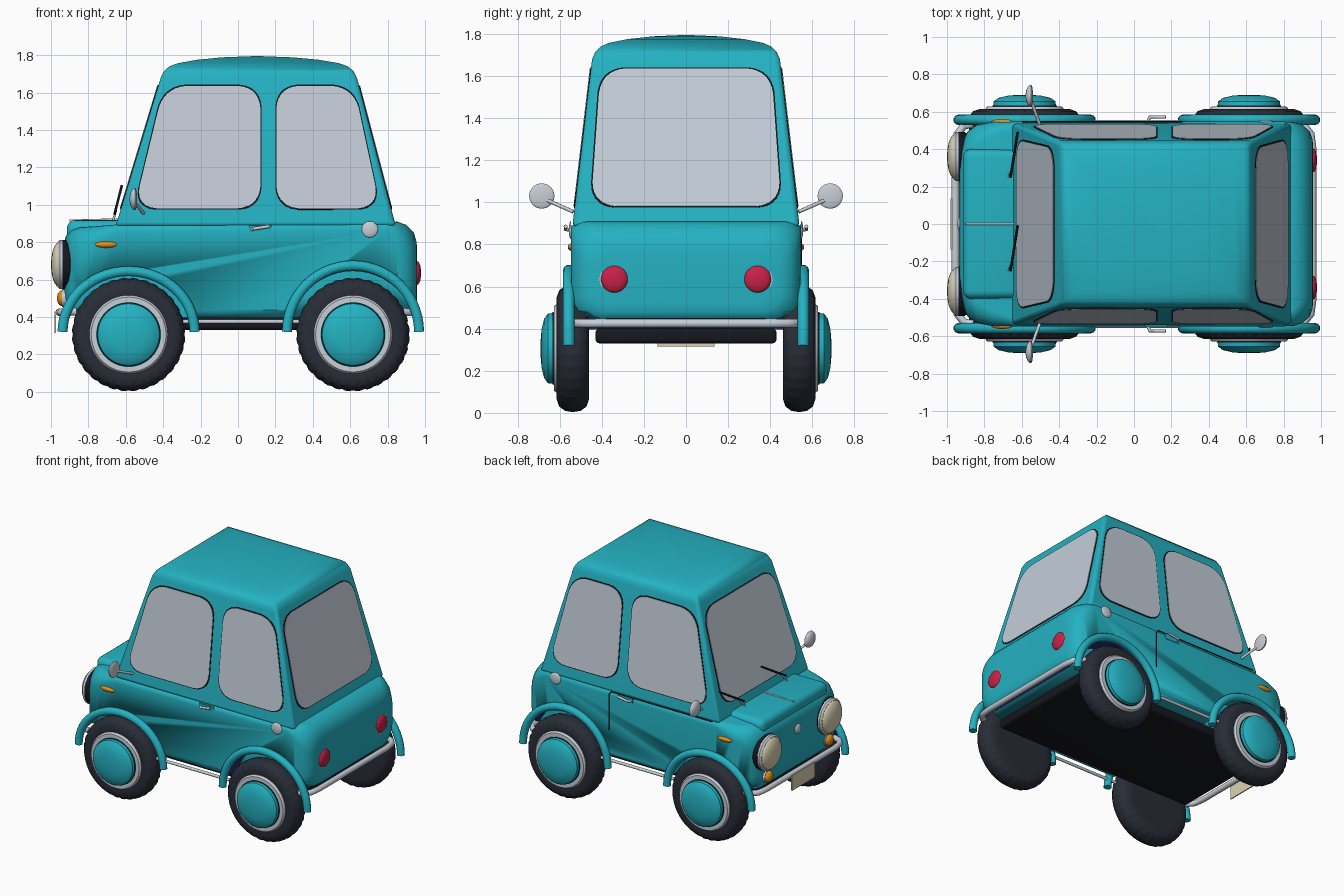
import bpy, bmesh, math
from mathutils import Vector

if "Cube" in bpy.data.objects:
    bpy.data.objects.remove(bpy.data.objects["Cube"])


def material(name, *rgb):
    m = bpy.data.materials.new(name)
    m.diffuse_color = (*rgb, 1)
    m.use_nodes = True
    m.node_tree.nodes["Principled BSDF"].inputs["Base Color"].default_value = m.diffuse_color
    return m


TEAL = material("teal_paint", 0.018, 0.445, 0.54)
GLASS = material("grey_glass", 0.55, 0.61, 0.69)
RUBBER = material("dark_rubber", 0.021, 0.026, 0.038)
BLACK = material("black", 0.008, 0.009, 0.014)
CHROME = material("chrome", 0.58, 0.62, 0.68)
RED = material("red_lens", 0.58, 0.015, 0.065)
ORANGE = material("orange_lens", 0.75, 0.27, 0.01)
CREAM = material("cream_lens", 0.72, 0.65, 0.45)
BLUE = material("dark_blue", 0.02, 0.03, 0.2)


def finish(name, bm, mat, angle=35):
    bmesh.ops.recalc_face_normals(bm, faces=bm.faces)
    me = bpy.data.meshes.new(name)
    bm.to_mesh(me)
    bm.free()
    me.materials.append(mat)
    ob = bpy.data.objects.new(name, me)
    bpy.context.collection.objects.link(ob)
    activate(ob)
    bpy.ops.object.shade_smooth_by_angle(angle=math.radians(angle))
    return ob


def activate(ob):
    bpy.ops.object.select_all(action='DESELECT')
    ob.select_set(True)
    bpy.context.view_layer.objects.active = ob


def loft(name, rings, mat, angle=35):
    """Skin closed rings of equal length and cap both ends."""
    bm = bmesh.new()
    loops = [[bm.verts.new(p) for p in ring] for ring in rings]
    n = len(loops[0])
    for a, b in zip(loops, loops[1:]):
        for i in range(n):
            j = (i + 1) % n
            bm.faces.new((a[i], a[j], b[j], b[i]))
    bm.faces.new(loops[0])
    bm.faces.new(loops[-1])
    return finish(name, bm, mat, angle)


def lathe(name, profile, mat, loc, axis, segs=48, tread=0):
    """Spin (radius, height) points around an axis; tread notches the outer edge."""
    q = Vector((0, 0, 1)).rotation_difference(Vector(axis))
    rings = []
    for r, h in profile:
        ring = []
        for i in range(segs):
            a = math.tau * i / segs
            rr = r - tread if r > 0.275 and i % 3 == 0 else r
            ring.append(q @ Vector((rr * math.cos(a), rr * math.sin(a), h)) + Vector(loc))
        rings.append(ring)
    return loft(name, rings, mat)


def dome(name, r, h, mat, loc, axis):
    pts = [(r, 0)] + [(r * math.cos(t), h * math.sin(t)) for t in (0.3, 0.6, 0.9, 1.2, 1.5)]
    return lathe(name, pts, mat, loc, axis, 32)


def tube(name, pts, radius, mat):
    cu = bpy.data.curves.new(name, 'CURVE')
    cu.dimensions = '3D'
    cu.bevel_depth, cu.bevel_resolution, cu.use_fill_caps = radius, 3, True
    sp = cu.splines.new('POLY')
    sp.points.add(len(pts) - 1)
    for p, co in zip(sp.points, pts):
        p.co = (*co, 1)
    cu.materials.append(mat)
    ob = bpy.data.objects.new(name, cu)
    bpy.context.collection.objects.link(ob)
    activate(ob)
    bpy.ops.object.convert(target='MESH')
    bpy.ops.object.shade_smooth_by_angle(angle=math.radians(40))


def box(name, lo, hi, mat, bevel=0):
    bm = bmesh.new()
    bmesh.ops.create_cube(bm, size=1)
    for v in bm.verts:
        v.co = [(a + b) / 2 + c * (b - a) for a, b, c in zip(lo, hi, v.co)]
    if bevel:
        bmesh.ops.bevel(bm, geom=bm.edges[:], offset=bevel, segments=4, profile=0.5, affect='EDGES')
    return finish(name, bm, mat)


def plate(name, quad, radius, lift, mat, grow=0.0):
    """Thin rounded panel over four planar corners, lifted away from the car centre."""
    c = [Vector(p) for p in quad]
    mid = sum(c, Vector()) / 4
    c = [p + (p - mid).normalized() * grow for p in c]
    n = (c[1] - c[0]).cross(c[3] - c[0]).normalized()
    if n.dot(mid - Vector((0.1, 0, 1.2))) < 0:
        n = -n
    ring = []
    for i, p in enumerate(c):
        a = p + (c[i - 1] - p).normalized() * radius
        b = p + (c[(i + 1) % 4] - p).normalized() * radius
        for k in range(8):
            t = k / 7
            m = p * 0.85 + (a + b) * 0.075
            ring.append(a * (1 - t) ** 2 + m * 2 * t * (1 - t) + b * t * t)
    loft(name, [[p - n * 0.003 for p in ring], [p + n * lift for p in ring]], mat)


def section(x, w, z0, z1, r):
    """Rounded rectangle across the car."""
    ring = []
    for k, (sy, sz) in enumerate(((1, 1), (-1, 1), (-1, -1), (1, -1))):
        cy, cz = sy * (w - r), (z1 - r if sz > 0 else z0 + r)
        for i in range(7):
            a = math.pi / 2 * (k + i / 6)
            ring.append((x, cy + r * math.cos(a), cz + r * math.sin(a)))
    return ring


# Lower body, with wheel wells cut out
body = loft("body", [section(*s) for s in (
    (-0.932, 0.36, 0.48, 0.79, 0.10), (-0.92, 0.43, 0.44, 0.835, 0.12), (-0.89, 0.495, 0.41, 0.865, 0.12),
    (-0.84, 0.53, 0.40, 0.88, 0.11), (-0.76, 0.545, 0.395, 0.885, 0.08), (-0.64, 0.547, 0.395, 0.895, 0.04),
    (0.80, 0.547, 0.395, 0.905, 0.04), (0.85, 0.545, 0.41, 0.91, 0.09), (0.90, 0.53, 0.43, 0.892, 0.12),
    (0.94, 0.495, 0.45, 0.85, 0.12), (0.955, 0.45, 0.48, 0.80, 0.10), (0.958, 0.40, 0.52, 0.75, 0.08))], TEAL, 45)
WHEELS = (("front", -0.585), ("rear", 0.615))
for end, x in WHEELS:
    for s in (-1, 1):
        cutter = lathe("well_cutter", [(0.335, 0), (0.335, 0.4)], TEAL, (x, s * 0.42, 0.31), (0, s, 0))
        mod = body.modifiers.new("well", 'BOOLEAN')
        mod.operation, mod.object, mod.solver = 'DIFFERENCE', cutter, 'EXACT'
        activate(body)
        bpy.ops.object.modifier_apply(modifier=mod.name)
        bpy.data.objects.remove(cutter)
body.data.materials.append(BLUE)
for f in body.data.polygons:
    c = f.center
    if abs(math.hypot(c.x - 0.615, c.z - 0.31) - 0.334) < 0.004 and abs(f.normal.y) < 0.1:
        f.material_index = 1
box("floor", (-0.82, -0.43, 0.33), (0.84, 0.43, 0.40), BLACK, 0.02)
box("hood", (-0.915, -0.40, 0.80), (-0.60, 0.40, 0.918), TEAL, 0.045)
tube("hood_strip", [(-0.90, 0, 0.915), (-0.63, 0, 0.922)], 0.006, CHROME)


# Cabin and shallow domed roof
def side_y(z): return 0.538 - (z - 0.9) * 0.118
def front_x(z): return -0.65 + (z - 0.9) * 0.304
def rear_x(z): return 0.84 - (z - 0.9) * 0.262


def cabin_ring(z, f=None):
    zz = z if f is None else 1.68
    y, a, b = side_y(zz), front_x(zz), rear_x(zz)
    if f is not None:
        y, a, b = y * f, 0.1 + (a - 0.1) * f, 0.1 + (b - 0.1) * f
    return [(a, -y, z), (b, -y, z), (b, y, z), (a, y, z)]


cabin = loft("cabin", [cabin_ring(0.885), cabin_ring(1.68)] + [cabin_ring(z, f) for z, f in (
    (1.715, 0.965), (1.74, 0.91), (1.757, 0.82), (1.775, 0.62), (1.788, 0.36), (1.795, 0.01))], TEAL, 40)
bev = cabin.modifiers.new("soft_corners", 'BEVEL')
bev.width, bev.segments, bev.angle_limit = 0.02, 3, math.radians(60)


# Windows with thin dark seals
def window(name, quad, radius):
    plate(name + "_seal", quad, radius, 0.003, BLACK, 0.009)
    plate(name, quad, radius, 0.006, GLASS)


LO, HI = 0.98, 1.635
for s, tag in ((-1, "left"), (1, "right")):
    for name, xs in (("front_side_window", (-0.555, 0.12, 0.12, -0.395)), ("rear_side_window", (0.205, 0.76, 0.62, 0.205))):
        window(f"{tag}_{name}", [(x, s * side_y(z), z) for x, z in zip(xs, (LO, LO, HI, HI))], 0.12)
for name, fx in (("windshield", front_x), ("rear_window", rear_x)):
    window(name, [(fx(z), y, z) for y, z in ((-0.452, LO), (0.452, LO), (0.405, HI), (-0.405, HI))], 0.12)

# Wheels, fenders and parts repeated on both sides
TYRE = [(0.20, 0.0), (0.24, 0.0), (0.275, 0.012), (0.297, 0.04), (0.303, 0.078),
        (0.297, 0.115), (0.275, 0.143), (0.24, 0.155), (0.205, 0.150), (0.20, 0.13)]
HUB = [(0.187, 0), (0.187, 0.155), (0.168, 0.165), (0.165, 0.19), (0.14, 0.208), (0.09, 0.22), (0.03, 0.225), (0.002, 0.225)]
for s, tag in ((-1, "left"), (1, "right")):
    out = (0, s, 0)
    for end, x in WHEELS:
        at = (x, s * 0.46, 0.306)
        lathe(f"{tag}_{end}_tyre", TYRE, RUBBER, at, out, 96, 0.005)
        lathe(f"{tag}_{end}_rim", [(0.205, 0.01), (0.21, 0.155), (0.20, 0.168), (0.185, 0.168)], CHROME, at, out)
        lathe(f"{tag}_{end}_hubcap", [(r, h + 0.006 if h else 0.004) for r, h in HUB], TEAL, at, out)
        lathe(f"{tag}_{end}_cap_groove", [(0.172, 0.165), (0.172, 0.174)], BLACK, at, out)
        rz = 0.325 if end == "front" else 0.355
        arc = [(x + 0.353 * math.cos(math.pi * i / 28), s * 0.557, 0.32 + rz * math.sin(math.pi * i / 28)) for i in range(29)]
        tube(f"{tag}_{end}_fender", arc, 0.028, TEAL)
    tube(f"{tag}_sill_rod", [(-0.30, s * 0.545, 0.375), (0.33, s * 0.545, 0.375)], 0.011, CHROME)
    # Mirror on its stalk
    tube(f"{tag}_mirror_stalk", [(-0.505, s * 0.535, 0.955), (-0.55, s * 0.66, 1.01)], 0.009, CHROME)
    dome(f"{tag}_mirror_shell", 0.06, 0.03, CHROME, (-0.55, s * 0.685, 1.03), (-1, 0, 0))
    dome(f"{tag}_mirror_face", 0.06, 0.01, CHROME, (-0.55, s * 0.685, 1.03), (1, 0, 0))
    # Handle, filler cap and side marker
    box(f"{tag}_handle_recess", (0.06, min(s * 0.54, s * 0.551), 0.853), (0.18, max(s * 0.54, s * 0.551), 0.89), TEAL)
    tube(f"{tag}_door_handle", [(0.075, s * 0.55, 0.868), (0.085, s * 0.572, 0.872), (0.17, s * 0.572, 0.885)], 0.009, CHROME)
    dome(f"{tag}_filler_cap", 0.044, 0.012, CHROME, (0.705, s * 0.545, 0.868), out)
    marker = dome(f"{tag}_side_marker", 0.06, 0.018, ORANGE, (0, 0, 0), out)
    marker.scale, marker.location = (1, 1, 0.3), (-0.705, s * 0.543, 0.787)
    # Headlight, indicator and tail light
    y = s * 0.36
    lathe(f"{tag}_headlight_ring", [(0.12, -0.02), (0.132, 0), (0.132, 0.03), (0.12, 0.035)], BLACK, (-0.907, y, 0.68), (-1, 0, 0))
    lathe(f"{tag}_headlight_rim", [(0.131, 0), (0.131, 0.015), (0.118, 0.027)], CHROME, (-0.938, y, 0.68), (-1, 0, 0))
    dome(f"{tag}_headlight_lens", 0.12, 0.044, CREAM, (-0.956, y, 0.68), (-1, 0, 0))
    lathe(f"{tag}_indicator_base", [(0.046, 0), (0.046, 0.035)], CHROME, (-0.905, y, 0.50), (-1, 0, 0), 24)
    dome(f"{tag}_indicator", 0.042, 0.028, ORANGE, (-0.94, y, 0.50), (-1, 0, 0))
    lathe(f"{tag}_tail_rim", [(0.07, -0.03), (0.07, 0.006)], CHROME, (0.952, y * 0.945, 0.635), (1, 0, 0))
    dome(f"{tag}_tail_light", 0.064, 0.022, RED, (0.957, y * 0.945, 0.635), (1, 0, 0))

# Bumpers, plate and front badge disc
for name, e in (("front_bumper", -1), ("rear_bumper", 1)):
    half = [(e * 0.86, 0.535, 0.43), (e * 0.91, 0.525, 0.425), (e * 0.945, 0.48, 0.425), (e * 0.955, 0.40, 0.425)]
    tube(name, half + [(x, -y, z) for x, y, z in reversed(half)], 0.021, CHROME)
box("number_plate", (-0.98, -0.135, 0.315), (-0.972, 0.135, 0.43), CREAM)
dome("front_disc", 0.036, 0.015, CHROME, (-0.93, 0, 0.72), (-1, 0, 0))

# Wipers
for tag, y in (("left", -0.25), ("right", 0.25)):
    tube(f"{tag}_wiper_arm", [(-0.67, y, 0.91), (-0.652, y + 0.04, 0.97)], 0.006, CHROME)
    tube(f"{tag}_wiper_blade", [(-0.66, y, 0.95), (-0.622, y + 0.24, 1.10)], 0.007, BLACK)

# Door seam on the right side
tube("door_seam", [(-0.60, 0.547, 0.893), (0.24, 0.547, 0.893), (0.26, 0.547, 0.87), (0.26, 0.547, 0.60)], 0.004, BLACK)
